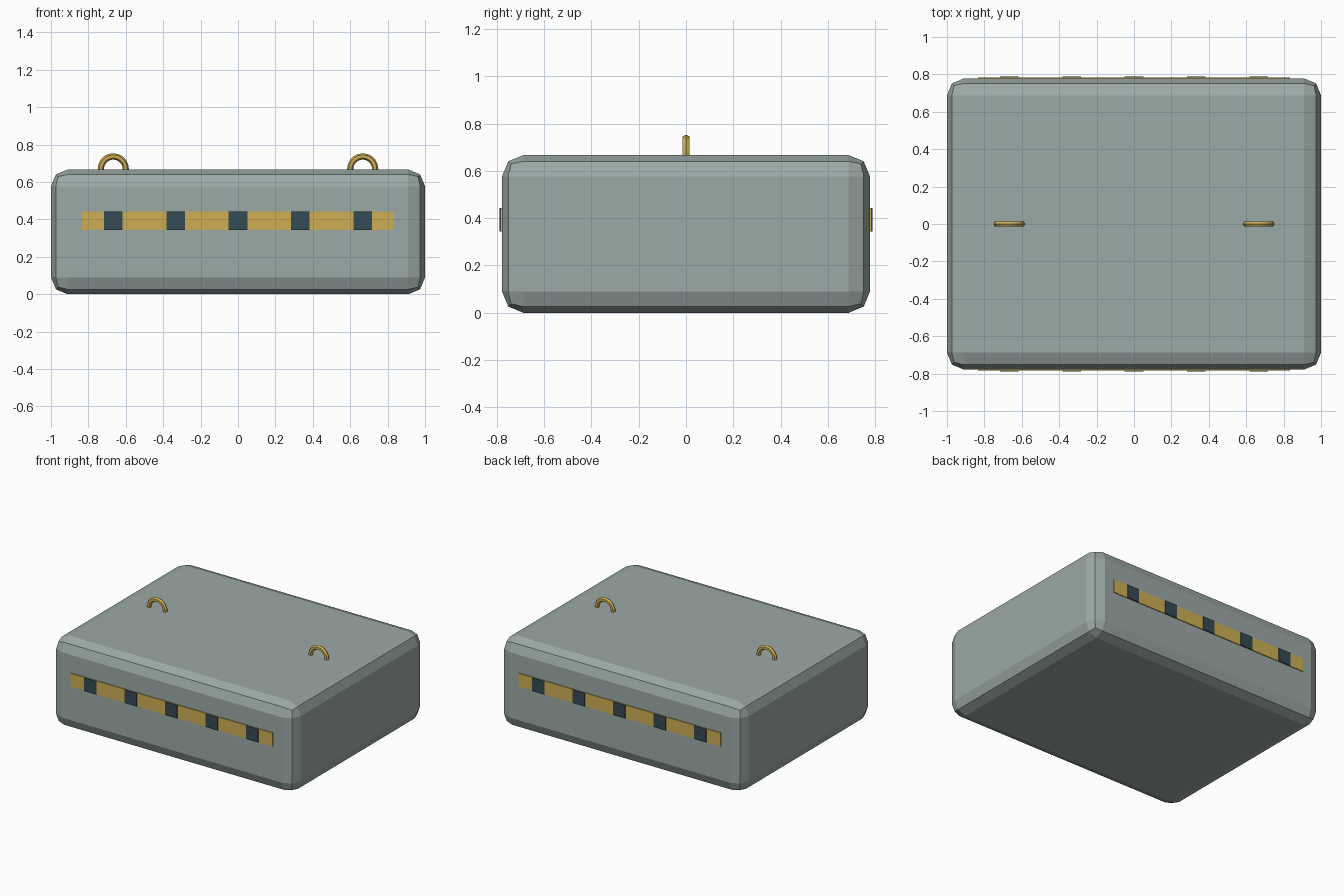
import bpy
import math

default = bpy.data.objects.get("Cube")
if default:
    bpy.data.objects.remove(default, do_unlink=True)


def material(name, rgb):
    mat = bpy.data.materials.new(name)
    mat.use_nodes = True
    mat.diffuse_color = (*rgb, 1)
    mat.node_tree.nodes["Principled BSDF"].inputs["Base Color"].default_value = (*rgb, 1)
    return mat


grey = material("grey green", (0.33, 0.40, 0.38))
yellow = material("ochre yellow", (0.62, 0.43, 0.09))
dark = material("dark slate", (0.035, 0.07, 0.09))


def box(name, size, location, mat):
    bpy.ops.mesh.primitive_cube_add(size=1, location=location)
    obj = bpy.context.object
    obj.name = name
    obj.scale = size
    bpy.ops.object.transform_apply(location=False, rotation=False, scale=True)
    obj.data.materials.append(mat)
    return obj


# Chamfered crate body
WIDTH, DEPTH, HEIGHT = 2.0, 1.556, 0.667
body = box("body", (WIDTH, DEPTH, HEIGHT), (0, 0, HEIGHT / 2), grey)
bevel = body.modifiers.new("rounded_edges", "BEVEL")
bevel.width = 0.09
bevel.segments = 2

# Hazard stripe with dark marks on front and back
STRIPE_Z = 0.393
for side, sign in (("front", -1), ("back", 1)):
    face_y = sign * DEPTH / 2
    box(f"{side}_stripe", (1.667, 0.009, 0.1), (0, face_y + sign * 0.0015, STRIPE_Z), yellow)
    for i in range(5):
        box(f"{side}_mark_{i + 1}", (0.1, 0.009, 0.1),
            ((i - 2) / 3, face_y + sign * 0.0065, STRIPE_Z), dark)

# Lifting rings half sunk into the lid
for side, sign in (("right", -1), ("left", 1)):
    bpy.ops.mesh.primitive_torus_add(
        major_radius=0.0667, minor_radius=0.0167, major_segments=20, minor_segments=6,
        location=(sign * 2 / 3, 0, HEIGHT + 0.003), rotation=(math.pi / 2, 0, 0))
    ring = bpy.context.object
    ring.name = f"{side}_lifting_ring"
    ring.data.materials.append(yellow)
    bpy.ops.object.shade_smooth_by_angle(angle=math.radians(30))
